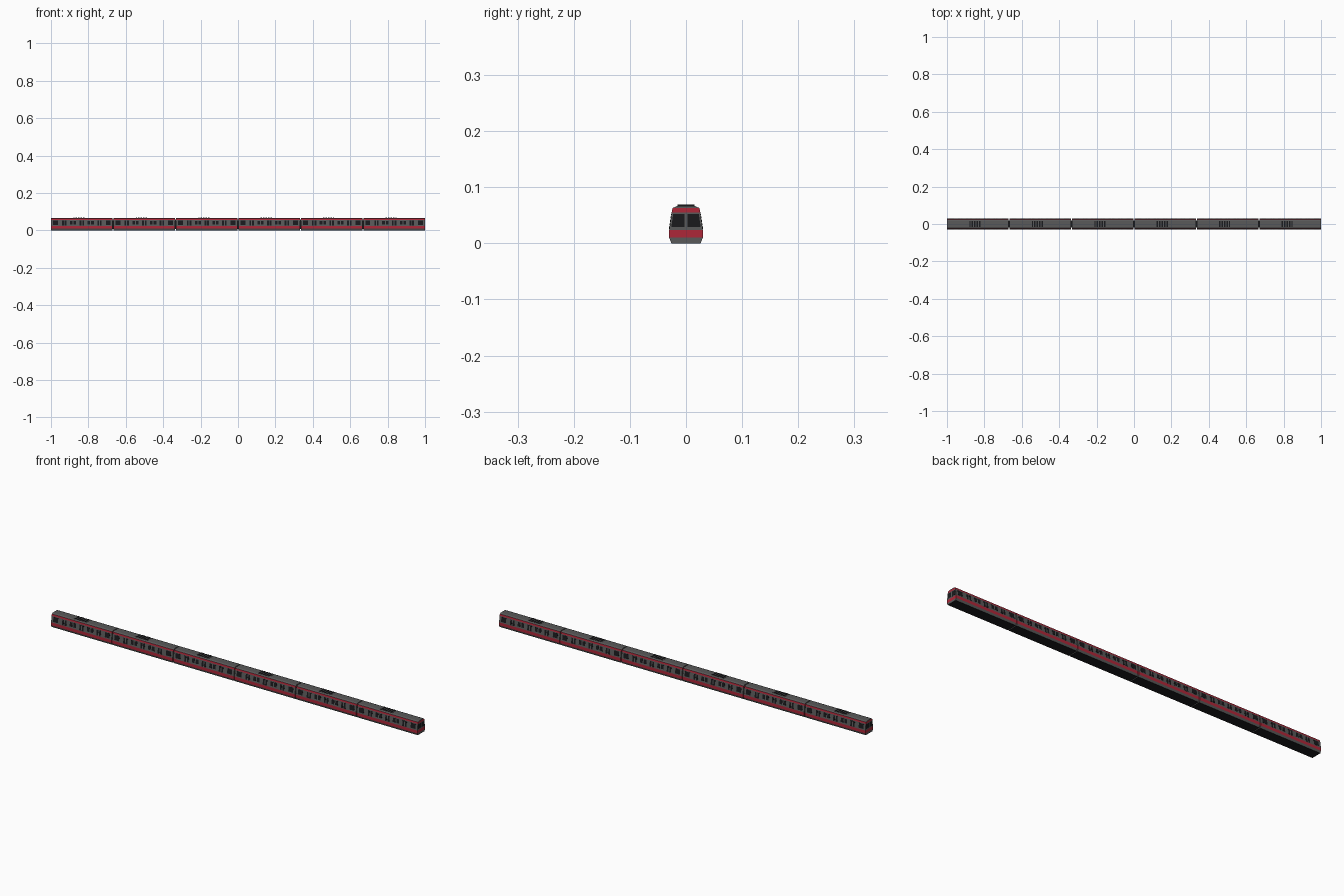
import bpy, bmesh
from mathutils import Vector

if "Cube" in bpy.data.objects:
    bpy.data.objects.remove(bpy.data.objects["Cube"])

def mat(name, c):
    m = bpy.data.materials.new(name)
    m.diffuse_color = (*c, 1)
    m.use_nodes = True
    m.node_tree.nodes["Principled BSDF"].inputs["Base Color"].default_value = m.diffuse_color
    return m

GREY = mat("body_grey", (0.1, 0.1, 0.1))
RED = mat("stripe_red", (0.42, 0.02, 0.04))
DARK = mat("dark_glass", (0.01, 0.01, 0.012))
MATS = [GREY, RED, DARK]

CARS = 6
PITCH = 2 / CARS
GAP = 0.004
HALF = (PITCH - GAP * (CARS - 1) / CARS) / 2
# half cross-section (y, z) and the colour of the band above each point
PROFILE = [(0.026, 0.0), (0.030, 0.010), (0.030, 0.024), (0.0285, 0.034),
           (0.0255, 0.055), (0.024, 0.063), (0.016, 0.0665)]
BAND = [0, 1, 0, 0, 1, 0]

def finish(name, bm):
    bmesh.ops.recalc_face_normals(bm, faces=bm.faces)
    me = bpy.data.meshes.new(name)
    bm.to_mesh(me)
    bm.free()
    for m in MATS:
        me.materials.append(m)
    ob = bpy.data.objects.new(name, me)
    bpy.context.collection.objects.link(ob)
    return ob

def face(bm, verts, index):
    bm.faces.new(verts).material_index = index

def box(bm, x0, x1, y0, y1, z0, z1, index=2):
    before = set(bm.faces)
    vs = bmesh.ops.create_cube(bm, size=1)["verts"]
    for v in vs:
        v.co = Vector(((x0 + x1) / 2 + v.co.x * (x1 - x0),
                       (y0 + y1) / 2 + v.co.y * (y1 - y0),
                       (z0 + z1) / 2 + v.co.z * (z1 - z0)))
    for f in set(bm.faces) - before:
        f.material_index = index

def side_y(z):
    for (y0, z0), (y1, z1) in zip(PROFILE, PROFILE[1:]):
        if z0 <= z <= z1:
            return y0 + (y1 - y0) * (z - z0) / (z1 - z0)

# car shell: banded sides and ends
def shell(name, x0, x1):
    bm = bmesh.new()
    rings = [[[bm.verts.new((x, s * y, z)) for y, z in PROFILE] for s in (-1, 1)]
             for x in (x0, x1)]
    a, b = rings
    for i, c in enumerate(BAND):
        for s in (0, 1):
            face(bm, (a[s][i], b[s][i], b[s][i + 1], a[s][i + 1]), c)
        for r in rings:
            face(bm, (r[0][i], r[1][i], r[1][i + 1], r[0][i + 1]), c)
    face(bm, (a[0][0], a[1][0], b[1][0], b[0][0]), 2)
    face(bm, (a[0][-1], a[1][-1], b[1][-1], b[0][-1]), 0)
    return finish(name, bm)

# panes lying on the sloping sides: (offset from car centre, width, z0, z1)
PANES = [(-0.141, 0.026, 0.029, 0.052), (0.141, 0.026, 0.029, 0.052)]
for door in (-0.094, 0.0, 0.094):
    PANES += [(door + d, 0.009, 0.026, 0.052) for d in (-0.007, 0.007)]
for mid in (-0.047, 0.047):
    PANES += [(mid + d, 0.014, 0.031, 0.051) for d in (-0.010, 0.010)]

def side_windows(name, cx):
    bm = bmesh.new()
    for off, w, z0, z1 in PANES:
        zs = [z0, 0.034, z1]
        for s in (-1, 1):
            cols = [[bm.verts.new((cx + off + k * w / 2, s * (side_y(z) + 0.0004), z))
                     for z in zs] for k in (-1, 1)]
            for i in (0, 1):
                vs = [cols[0][i], cols[1][i], cols[1][i + 1], cols[0][i + 1]]
                face(bm, vs if s < 0 else vs[::-1], 2)
    me = finish(name, bm)
    mod = me.modifiers.new("thickness", "SOLIDIFY")
    mod.thickness = 0.0006
    mod.offset = 0

# roof unit: low plinth with dark ribs
def roof_unit(name, cx):
    bm = bmesh.new()
    box(bm, cx - 0.034, cx + 0.034, -0.015, 0.015, 0.066, 0.0675, 0)
    for i in range(5):
        x = cx - 0.026 + i * 0.013
        box(bm, x - 0.0035, x + 0.0035, -0.015, 0.015, 0.067, 0.069)
    finish(name, bm)

# two windscreen panes on each end of the train
def windscreen(name, x):
    bm = bmesh.new()
    zs = (0.029, 0.034, 0.052)
    for s in (-1, 1):
        pts = [(0.0025, zs[0])] + [(side_y(z) - 0.003, z) for z in zs] + [(0.0025, zs[2])]
        f = bm.faces.new([bm.verts.new((x, s * y, z)) for y, z in pts])
        f.material_index = 2
        out = bmesh.ops.extrude_face_region(bm, geom=[f])["geom"]
        for v in out:
            if isinstance(v, bmesh.types.BMVert):
                v.co.x -= 0.001 if x > 0 else -0.001
    finish(name, bm)

for n in range(CARS):
    cx = -1 + HALF + n * (2 * HALF + GAP)
    shell(f"car_body_{n + 1}", cx - HALF, cx + HALF)
    side_windows(f"side_windows_{n + 1}", cx)
    roof_unit(f"roof_unit_{n + 1}", cx - 0.016)
    # gangway to the next car
    if n < CARS - 1:
        bm = bmesh.new()
        box(bm, cx + HALF - 0.001, cx + HALF + GAP + 0.001, -0.018, 0.018, 0.008, 0.058)
        finish(f"gangway_{n + 1}", bm)

windscreen("windscreen_right", 1.0004)
windscreen("windscreen_left", -1.0004)
